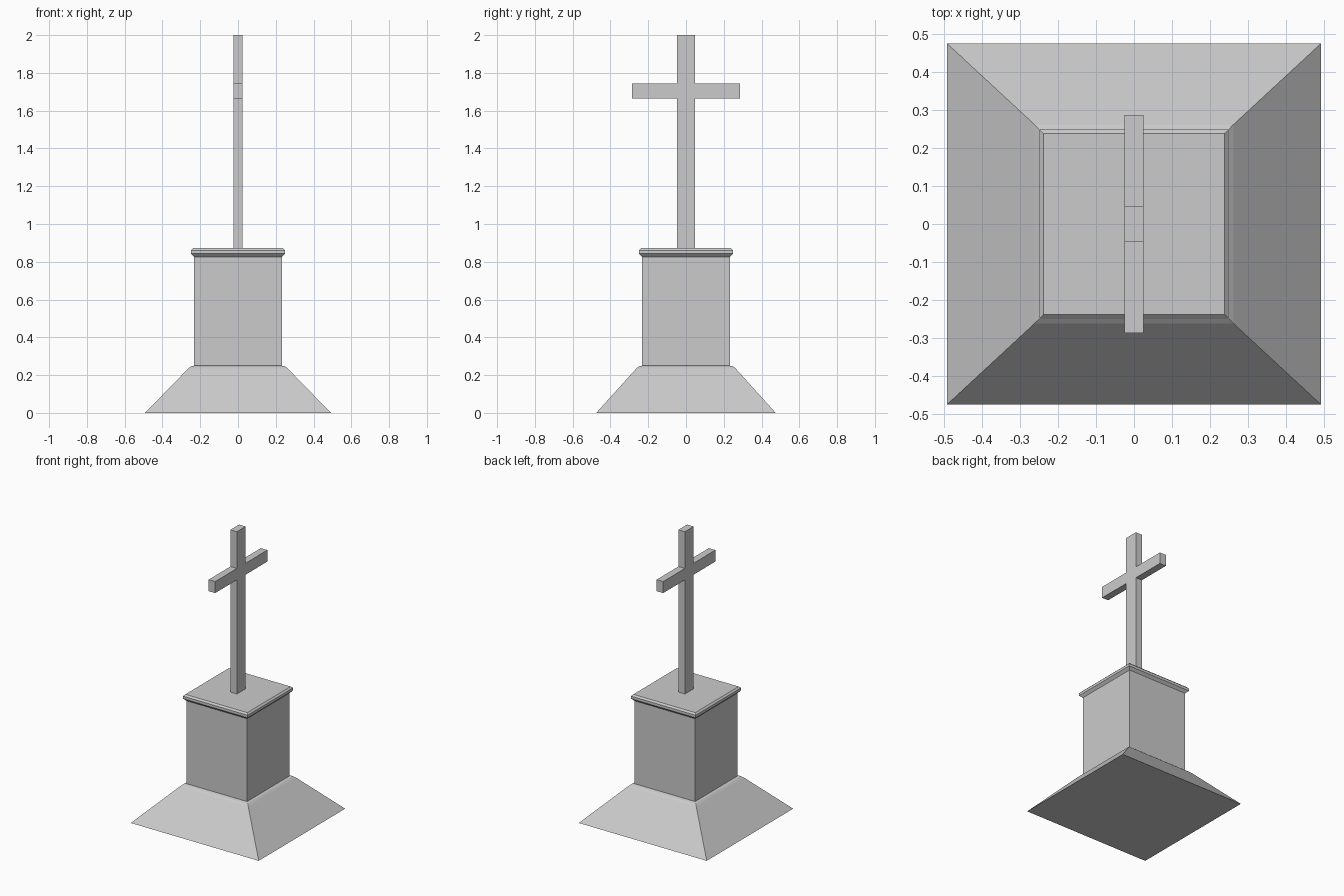
import bpy, bmesh

if "Cube" in bpy.data.objects:
    bpy.data.objects.remove(bpy.data.objects["Cube"])


def make_object(name, bm):
    bmesh.ops.recalc_face_normals(bm, faces=bm.faces)
    mesh = bpy.data.meshes.new(name)
    bm.to_mesh(mesh)
    bm.free()
    obj = bpy.data.objects.new(name, mesh)
    bpy.context.collection.objects.link(obj)
    return obj


def square_loft(name, rings):
    """Stack rectangular rings (half x, half y, z) into a closed solid."""
    bm = bmesh.new()
    loops = [[bm.verts.new((sx * hx, sy * hy, z))
              for sx, sy in ((-1, -1), (1, -1), (1, 1), (-1, 1))]
             for hx, hy, z in rings]
    for low, high in zip(loops, loops[1:]):
        for i in range(4):
            j = (i + 1) % 4
            bm.faces.new((low[i], low[j], high[j], high[i]))
    bm.faces.new(loops[0][::-1])
    bm.faces.new(loops[-1])
    return make_object(name, bm)


# Sloped base, with a shallow shoulder, running up into the shaft and flared cap
square_loft("pedestal", [
    (0.492, 0.475, 0.0),
    (0.262, 0.262, 0.236),
    (0.25, 0.25, 0.246),
    (0.232, 0.232, 0.25),
    (0.232, 0.232, 0.826),
    (0.249, 0.249, 0.843),
    (0.249, 0.249, 0.861),
    (0.238, 0.238, 0.872),
])

# Cross: half outline in (y, z), mirrored and extruded along x
half = [(0.048, 0.872), (0.048, 1.665), (0.287, 1.665),
        (0.287, 1.745), (0.048, 1.745), (0.048, 2.0)]
outline = half + [(-y, z) for y, z in reversed(half)]
thickness = 0.05
bm = bmesh.new()
face = bm.faces.new([bm.verts.new((-thickness / 2, y, z)) for y, z in outline])
side = bmesh.ops.extrude_face_region(bm, geom=[face], use_keep_orig=True)
moved = [g for g in side["geom"] if isinstance(g, bmesh.types.BMVert)]
bmesh.ops.translate(bm, verts=moved, vec=(thickness, 0, 0))
make_object("cross", bm)
